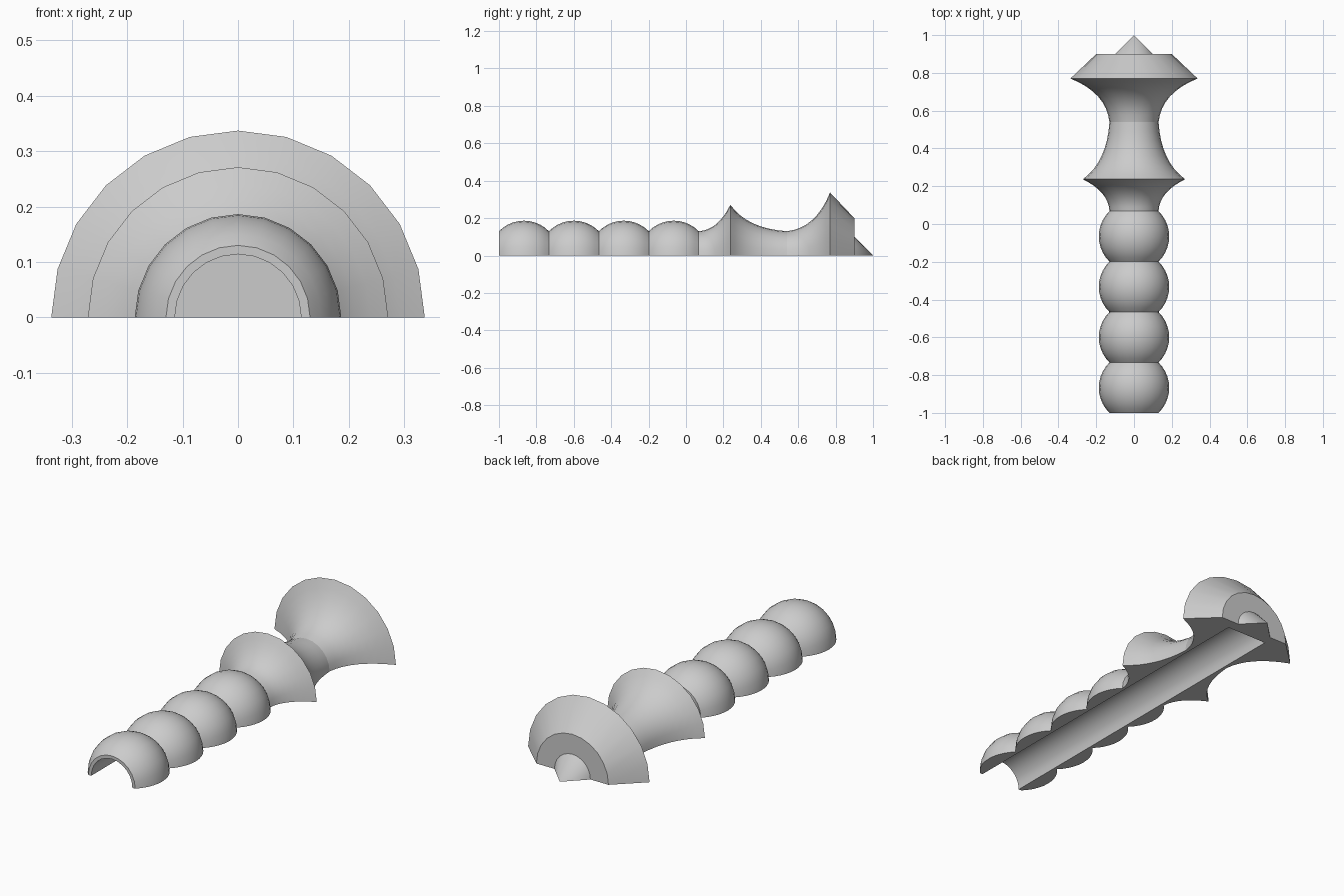
import bpy, bmesh, math
from mathutils import Matrix, Vector

if "Cube" in bpy.data.objects:
    bpy.data.objects.remove(bpy.data.objects["Cube"], do_unlink=True)

GREY = (0.6, 0.6, 0.6, 1)
STEPS = 12        # segments in the half turn
BORE = 0.114      # groove radius
NECK = 0.13       # radius between beads
BEAD = 0.267      # bead length
BORE_END = 0.845

mat = bpy.data.materials.new("plain grey")
mat.use_nodes = True
mat.diffuse_color = GREY
mat.node_tree.nodes["Principled BSDF"].inputs["Base Color"].default_value = GREY


def half_turn(name, outline, joints=()):
    """Turn a closed (y, radius) outline half way round y; walls at joints stay open."""
    bm = bmesh.new()
    rings = []
    for s in range(STEPS + 1):
        a = math.pi * s / STEPS
        rings.append([bm.verts.new((r * math.cos(a), y, r * math.sin(a))) for y, r in outline])
    n = len(outline)
    for i in range(n):
        j = (i + 1) % n
        (y0, r0), (y1, r1) = outline[i], outline[j]
        if (y0 == y1 and y0 in joints) or r0 == r1 == 0:
            continue
        for a, b in zip(rings, rings[1:]):
            bm.faces.new((a[i], a[j], b[j], b[i]))
    # flat underside
    bm.faces.new(rings[0])
    bm.faces.new(rings[-1])
    bmesh.ops.remove_doubles(bm, verts=bm.verts, dist=1e-5)
    bmesh.ops.recalc_face_normals(bm, faces=bm.faces)
    mesh = bpy.data.meshes.new(name)
    bm.to_mesh(mesh)
    bm.free()
    mesh.materials.append(mat)
    obj = bpy.data.objects.new(name, mesh)
    bpy.context.collection.objects.link(obj)
    bpy.ops.object.select_all(action='DESELECT')
    obj.select_set(True)
    bpy.context.view_layer.objects.active = obj
    bpy.ops.object.shade_smooth_by_angle(angle=math.radians(30))


def curve(a, c, b, n=8):
    """Quadratic curve from a to b, pulled towards c."""
    a, c, b = Vector(a), Vector(c), Vector(b)
    pts = [a * (1 - t) ** 2 + c * 2 * t * (1 - t) + b * t * t
           for t in (k / n for k in range(1, n))]
    return [tuple(a)] + [tuple(p) for p in pts] + [tuple(b)]


# Four beads of the grip
half = BEAD / 2
ball = math.hypot(NECK, half)
for k in range(4):
    y0 = -1 + k * BEAD
    y1 = y0 + BEAD
    swing = math.atan2(half, NECK)
    arc = [(y0 + half + ball * math.sin(t), ball * math.cos(t))
           for t in (swing * (i / 5 - 1) for i in range(1, 10))]
    outline = [(y0, NECK)] + arc + [(y1, NECK), (y1, BORE), (y0, BORE)]
    half_turn(f"grip_bead_{k + 1}", outline, (y1,) if k == 0 else (y0, y1))

# Flared collar above the grip
grip_end, collar, waist = -1 + 4 * BEAD, 0.237, 0.54
half_turn("collar_flare", curve((grip_end, NECK), (0.17, 0.135), (collar, 0.271))
          + [(collar, BORE), (grip_end, BORE)], (grip_end, collar))

# Waist sweeping down from the collar
half_turn("waist", curve((collar, 0.271), (0.33, 0.143), (waist, NECK))
          + [(waist, BORE), (collar, BORE)], (collar, waist))

# Wide head with bevelled back, closing the groove
half_turn("head_flare", curve((waist, NECK), (0.695, 0.147), (0.77, 0.337))
          + [(0.9, 0.2), (0.9, 0), (BORE_END, 0), (BORE_END, BORE), (waist, BORE)], (waist,))

# Pointed end
half_turn("end_cone", [(0.9, 0.1), (1, 0), (0.9, 0)], (0.9,))
